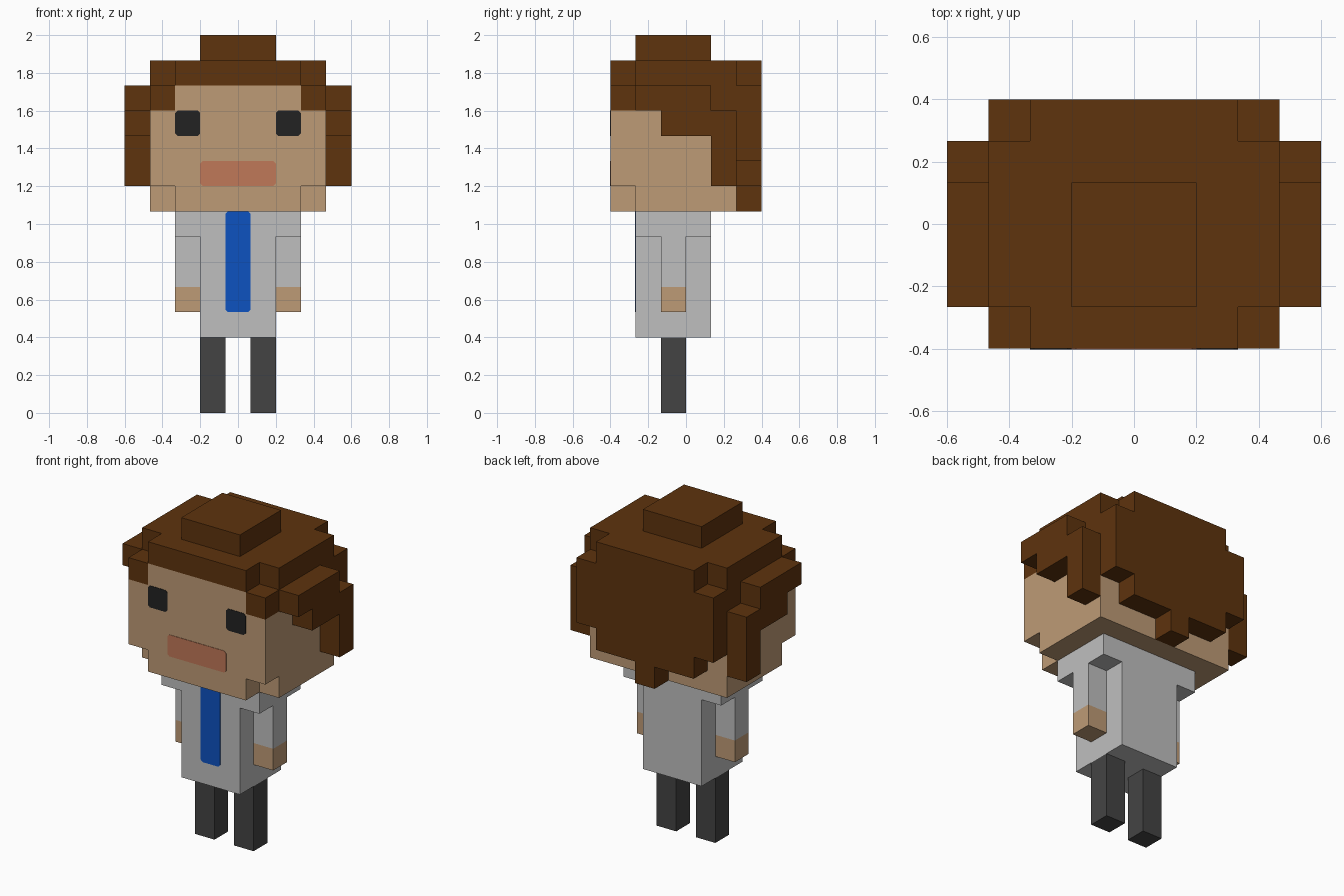
import bpy, bmesh

cube = bpy.data.objects.get("Cube")
if cube:
    bpy.data.objects.remove(cube, do_unlink=True)

U = 2 / 15  # size of one block


def material(name, hex_code):
    def lin(c):
        c /= 255
        return c / 12.92 if c <= 0.04045 else ((c + 0.055) / 1.055) ** 2.4
    col = tuple(lin(int(hex_code[i:i + 2], 16)) for i in (0, 2, 4)) + (1.0,)
    m = bpy.data.materials.new(name)
    m.use_nodes = True
    m.diffuse_color = col
    bsdf = next(n for n in m.node_tree.nodes if n.type == 'BSDF_PRINCIPLED')
    bsdf.inputs["Base Color"].default_value = col
    bsdf.inputs["Roughness"].default_value = 0.9
    return m


HAIR = material("hair_brown", "5E330D")
SKIN = material("skin_tan", "BE9B76")
SHIRT = material("shirt_grey", "BFBFBF")
TIE = material("tie_blue", "0D52C0")
PANTS = material("trouser_charcoal", "444444")
EYE = material("eye_black", "222222")
LIPS = material("lip_coral", "C07858")


def prism(name, points, axis, lo, hi, mat):
    """Extrude a flat outline, in block units, along one axis."""
    place = {'x': lambda a, b, d: (d, a, b),
             'y': lambda a, b, d: (a, d, b),
             'z': lambda a, b, d: (a, b, d)}[axis]
    bm = bmesh.new()
    base = bm.faces.new([bm.verts.new([c * U for c in place(a, b, lo)]) for a, b in points])
    ext = bmesh.ops.extrude_face_region(bm, geom=[base])
    move = place(0, 0, (hi - lo) * U)
    bmesh.ops.translate(bm, vec=move,
                        verts=[v for v in ext["geom"] if isinstance(v, bmesh.types.BMVert)])
    bmesh.ops.recalc_face_normals(bm, faces=bm.faces)
    mesh = bpy.data.meshes.new(name)
    bm.to_mesh(mesh)
    bm.free()
    mesh.materials.append(mat)
    ob = bpy.data.objects.new(name, mesh)
    bpy.context.collection.objects.link(ob)
    return ob


def box(name, x0, x1, y0, y1, z0, z1, mat):
    return prism(name, [(x0, y0), (x1, y0), (x1, y1), (x0, y1)], 'z', z0, z1, mat)


def plate(name, x0, x1, z0, z1, y, mat, c=0.1):
    """Thin front plate with clipped corners."""
    pts = [(x0 + c, z0), (x1 - c, z0), (x1, z0 + c), (x1, z1 - c),
           (x1 - c, z1), (x0 + c, z1), (x0, z1 - c), (x0, z0 + c)]
    return prism(name, pts, 'y', y - 0.02, y, mat)


def mirrored(half):
    """Complete a half outline across the first coordinate."""
    return half + [(-a, b) for a, b in reversed(half)]


# Torso with shoulders, and the tie
prism("shirt", mirrored([(1.5, 3), (1.5, 7), (2.5, 7), (2.5, 8)]), 'y', -2, 1, SHIRT)
plate("tie", -0.5, 0.5, 4, 8, -2, TIE)

# Head: chin layer with clipped front corners, face block, forehead
prism("chin", mirrored([(2.5, -3), (2.5, -2), (3.5, -2), (3.5, 2)]), 'z', 8, 9, SKIN)
box("face", -3.5, 3.5, -3, 2, 9, 12, SKIN)
box("forehead", -2.5, 2.5, -3, -2, 12, 13, SKIN)
plate("mouth", -1.5, 1.5, 9, 10, -3, LIPS)

# Hair: band round the head, crown, top tuft and stepped back panel
prism("hair_band", mirrored([(2.5, -2), (2.5, -3), (3.5, -3), (3.5, 2)]), 'z', 12, 13, HAIR)
prism("hair_crown", mirrored([(2.5, -3), (2.5, -2), (3.5, -2),
                              (3.5, 2), (2.5, 2), (2.5, 3)]), 'z', 13, 14, HAIR)
box("hair_tuft", -1.5, 1.5, -2, 1, 14, 15, HAIR)
prism("hair_back", mirrored([(0.5, 8), (0.5, 9), (2.5, 9), (2.5, 10),
                             (3.5, 10), (3.5, 13)]), 'y', 2, 3, HAIR)

# Paired parts
side_lock = [(-2, 12), (-1, 12), (-1, 11), (1, 11), (1, 9), (2, 9),
             (2, 12), (1, 12), (1, 13), (-2, 13)]
for side, s in (("left", 1), ("right", -1)):
    def span(a, b):
        return sorted((s * a, s * b))
    box(side + "_leg", *span(0.5, 1.5), -1, 0, 0, 3, PANTS)
    box(side + "_sleeve", *span(1.5, 2.5), -1, 0, 5, 7, SHIRT)
    box(side + "_hand", *span(1.5, 2.5), -1, 0, 4, 5, SKIN)
    plate(side + "_eye", *span(1.5, 2.5), 11, 12, -3, EYE)
    prism(side + "_hair_lock", side_lock, 'x', *span(3.5, 4.5), HAIR)
